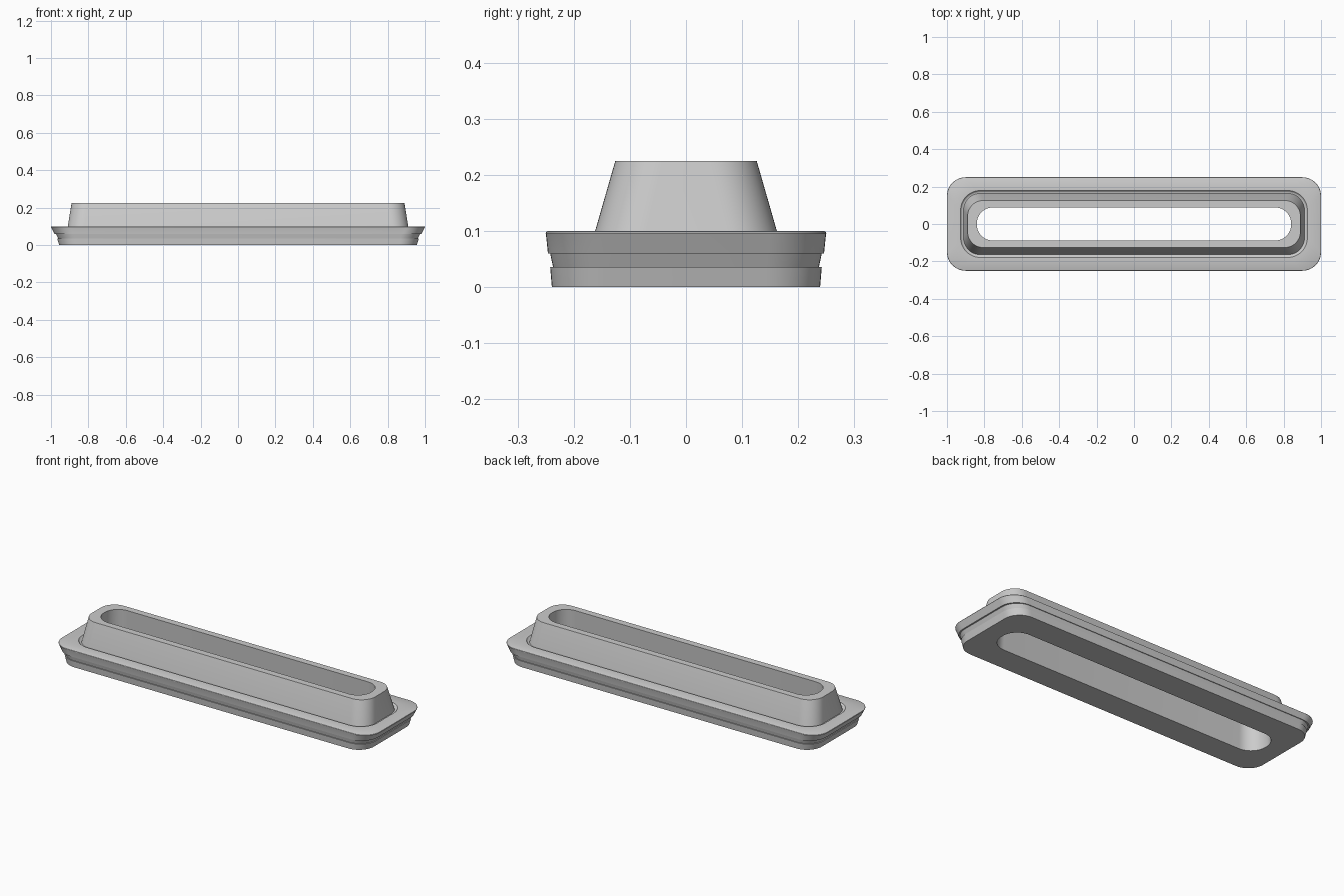
import bpy, bmesh, math

if "Cube" in bpy.data.objects:
    bpy.data.objects.remove(bpy.data.objects["Cube"])

SEG = 12  # segments per rounded corner


def rounded_rect(hx, hy, r, z):
    pts = []
    for i, (sx, sy) in enumerate([(1, 1), (-1, 1), (-1, -1), (1, -1)]):
        for k in range(SEG + 1):
            a = math.pi / 2 * (i + k / SEG)
            pts.append((sx * (hx - r) + r * math.cos(a),
                        sy * (hy - r) + r * math.sin(a), z))
    return pts


def closed_loft(name, rings):
    """Skin a loop of rounded rectangles into a ring-shaped solid."""
    bm = bmesh.new()
    loops = [[bm.verts.new(p) for p in rounded_rect(*ring)] for ring in rings]
    n = len(loops[0])
    for a, b in zip(loops, loops[1:] + loops[:1]):
        for j in range(n):
            k = (j + 1) % n
            bm.faces.new((a[j], a[k], b[k], b[j]))
    bmesh.ops.recalc_face_normals(bm, faces=bm.faces)
    mesh = bpy.data.meshes.new(name)
    bm.to_mesh(mesh)
    bm.free()
    obj = bpy.data.objects.new(name, mesh)
    bpy.context.collection.objects.link(obj)
    bpy.ops.object.select_all(action='DESELECT')
    obj.select_set(True)
    bpy.context.view_layer.objects.active = obj
    bpy.ops.object.shade_smooth_by_angle(angle=math.radians(30))
    return obj


# Each ring: half length, half width, corner radius, height
base = [
    (0.956, 0.239, 0.095, 0.0),      # lower lip
    (0.967, 0.242, 0.098, 0.036),
    (0.962, 0.237, 0.095, 0.036),    # seal groove
    (0.974, 0.242, 0.098, 0.06),
    (0.982, 0.246, 0.100, 0.06),     # flange edge
    (0.999, 0.2495, 0.100, 0.094),
    (1.000, 0.250, 0.100, 0.096),
    (0.999, 0.249, 0.099, 0.0985),
    (0.996, 0.246, 0.096, 0.1),
]
# Quarter-round hollow where the flange meets the collar
hollow = []
for i in range(6):
    t = i / 5 * math.radians(75)
    d, drop = 0.016 * math.sin(t), 0.009 * math.sin(2.1 * t) if t < 0.75 else 0.009
    hollow.append((0.927 - d, 0.179 - d, 0.105 - d, 0.1 - drop))
collar = [
    (0.910, 0.162, 0.090, 0.1),
    (0.890, 0.126, 0.085, 0.225),
]
slot = [
    (0.840, 0.088, 0.084, 0.225),
    (0.853, 0.098, 0.092, 0.0),
]
closed_loft("slotted_nozzle", base + hollow + collar + slot)
